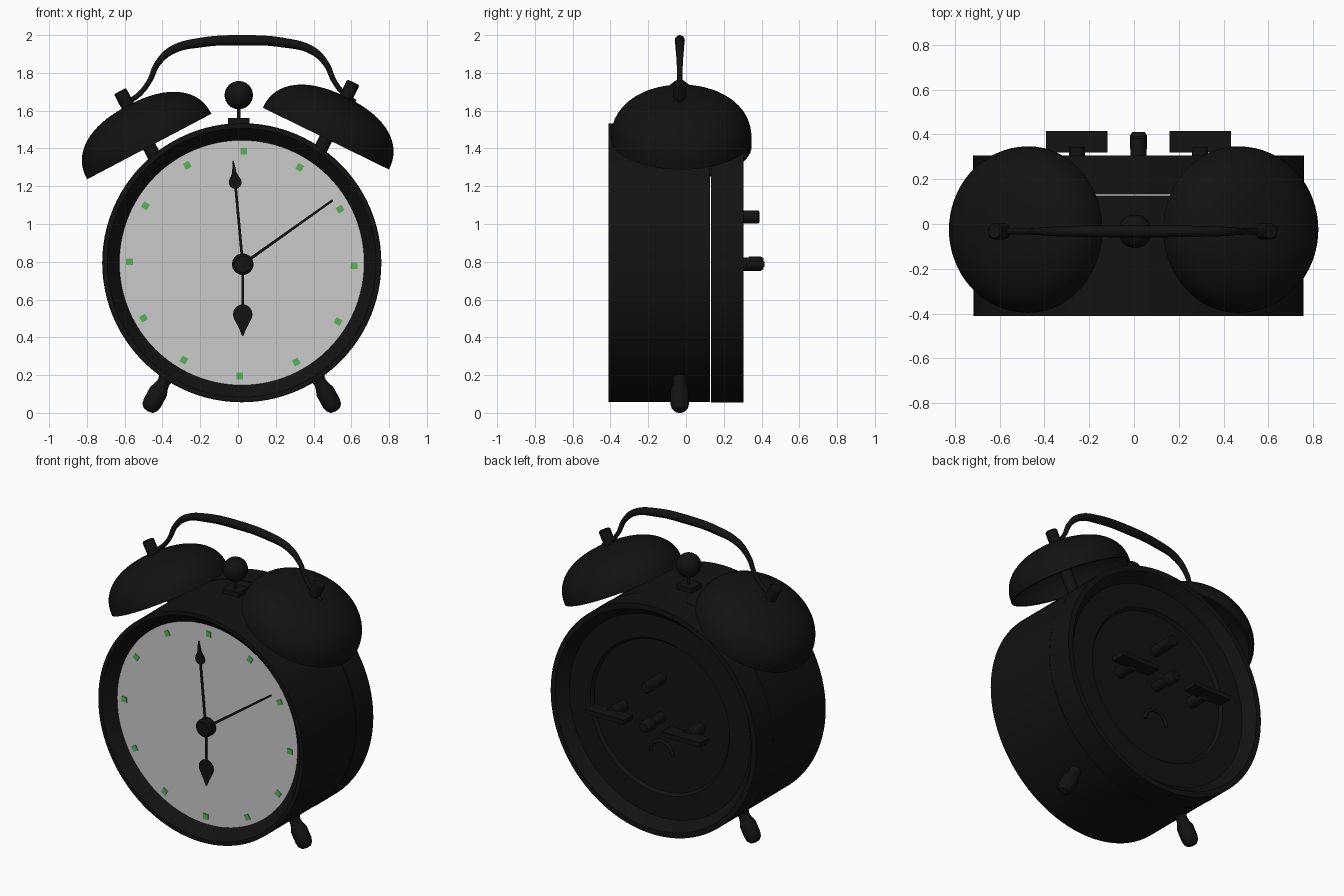
import bpy, bmesh, math
from mathutils import Vector, Matrix

if "Cube" in bpy.data.objects:
    bpy.data.objects.remove(bpy.data.objects["Cube"])

CX, CZ = 0.02, 0.795      # centre of the clock drum
MID_Y = -0.033            # plane of bells, feet and carrying handle


def material(name, rgb):
    m = bpy.data.materials.new(name)
    m.diffuse_color = (*rgb, 1)
    m.use_nodes = True
    m.node_tree.nodes["Principled BSDF"].inputs["Base Color"].default_value = m.diffuse_color
    return m


BLACK = material("black", (0.006, 0.006, 0.006))
PALE = material("pale_face", (0.6, 0.6, 0.6))
GREEN = material("green", (0.1, 0.45, 0.1))


def smooth(ob):
    bpy.ops.object.select_all(action='DESELECT')
    ob.select_set(True)
    bpy.context.view_layer.objects.active = ob
    bpy.ops.object.shade_smooth_by_angle(angle=math.radians(35))


def finish(name, bm, mat):
    bmesh.ops.recalc_face_normals(bm, faces=bm.faces)
    me = bpy.data.meshes.new(name)
    bm.to_mesh(me)
    bm.free()
    ob = bpy.data.objects.new(name, me)
    bpy.context.collection.objects.link(ob)
    me.materials.append(mat)
    smooth(ob)
    return ob


def lathe(name, profile, origin, axis=(0, 1, 0), mat=BLACK, n=64):
    """Turn (radius, height) points around an axis through origin."""
    bm = bmesh.new()
    rot = Vector(axis).to_track_quat('Z', 'Y').to_matrix().to_4x4()
    mw = Matrix.Translation(origin) @ rot
    rings = [[bm.verts.new(mw @ Vector((r * math.cos(a), r * math.sin(a), h)))
              for a in (2 * math.pi * i / n for i in range(n))] for r, h in profile]
    for A, B in zip(rings, rings[1:]):
        for i in range(n):
            j = (i + 1) % n
            bm.faces.new((A[i], A[j], B[j], B[i]))
    bmesh.ops.remove_doubles(bm, verts=bm.verts, dist=1e-5)
    return finish(name, bm, mat)


def box(name, centre, size, rot=Matrix(), mat=BLACK):
    bm = bmesh.new()
    bmesh.ops.create_cube(bm, size=1, matrix=Matrix.Translation(centre) @ rot
                          @ Matrix.Diagonal((*size, 1)))
    return finish(name, bm, mat)


def tube(name, pts, bevel):
    """Round tube through (x, y, z, radius factor) points."""
    cu = bpy.data.curves.new(name, 'CURVE')
    cu.dimensions = '3D'
    cu.bevel_depth, cu.bevel_resolution, cu.use_fill_caps = bevel, 4, True
    sp = cu.splines.new('BEZIER')
    sp.bezier_points.add(len(pts) - 1)
    for bp, (x, y, z, r) in zip(sp.bezier_points, pts):
        bp.co, bp.radius = (x, y, z), r
        bp.handle_left_type = bp.handle_right_type = 'AUTO'
    ob = bpy.data.objects.new(name, cu)
    bpy.context.collection.objects.link(ob)
    cu.materials.append(BLACK)
    bpy.ops.object.select_all(action='DESELECT')
    ob.select_set(True)
    bpy.context.view_layer.objects.active = ob
    bpy.ops.object.convert(target='MESH')
    smooth(bpy.context.object)


# Drum: front shell with sloping bezel, and recessed back cover
lathe("front_shell", [(0.64, -0.335), (0.65, -0.345), (0.712, -0.41), (0.737, -0.41),
                      (0.737, 0.128), (0.7, 0.128)], (CX, 0, CZ), n=96)
lathe("back_cover", [(0.7, 0.132), (0.739, 0.132), (0.739, 0.305), (0.705, 0.305),
                     (0.65, 0.24), (0.5, 0.24), (0.485, 0.22), (0, 0.22)], (CX, 0, CZ), n=96)
lathe("dial", [(0, -0.343), (0.652, -0.343)], (CX, 0, CZ), mat=PALE, n=96)

# Hour markers
for i in range(12):
    a = math.radians(30 * i + 1)
    box("hour_marker", (CX + 0.595 * math.sin(a), -0.345, CZ - 0.005 + 0.595 * math.cos(a)),
        (0.034, 0.006, 0.036), Matrix.Rotation(a, 4, 'Y'), GREEN)

# Hands: half-width outlines (distance, half width) mirrored along their direction
HUB = Vector((0.025, 0, 0.787))


def hand(name, tip, outline, y):
    d = Vector((tip[0], 0, tip[1])) - HUB
    d.normalize()
    side = Vector((d.z, 0, -d.x))
    pts = [(t, w) for t, w in outline] + [(t, -w) for t, w in reversed(outline)]
    bm = bmesh.new()
    f = bm.faces.new([bm.verts.new(HUB + d * t + side * w + Vector((0, y, 0))) for t, w in pts])
    ext = bmesh.ops.extrude_face_region(bm, geom=[f])
    bmesh.ops.translate(bm, vec=(0, -0.006, 0),
                        verts=[v for v in ext["geom"] if isinstance(v, bmesh.types.BMVert)])
    finish(name, bm, BLACK)


def spade(c, r, tip):
    arc = [(c - r * math.cos(a), r * math.sin(a)) for a in (0.4, 0.8, 1.2, 1.6, 2.0)]
    return [(0, 0.007), (c - r, 0.007)] + arc + [(c + 1.5 * r, 0.35 * r), (tip, 0.003)]


hand("minute_hand", (-0.025, 1.33), spade(0.435, 0.034, 0.55), -0.365)
hand("hour_hand", (0.025, 0.42), spade(0.265, 0.052, 0.38), -0.358)
hand("second_hand", (0.5, 1.125), [(0, 0.008), (0.585, 0.006)], -0.372)
lathe("hand_hub", [(0.057, -0.34), (0.057, -0.385), (0.045, -0.395), (0, -0.395)],
      (HUB.x, 0, HUB.z), n=32)

# Bells: hollow domes on posts that end in a nub
def dome(r, h, steps=16):
    ts = [math.pi / 2 * i / steps for i in range(steps + 1)]
    return [(r * max(math.cos(t), 0) ** 0.87 if i < steps else 0, h * math.sin(t) ** 0.87)
            for i, t in enumerate(ts)]


for side, x, z, tilt in (("left", -0.47, 1.41, -27.8), ("right", 0.465, 1.452, 26.1)):
    t = math.radians(tilt)
    axis = (math.sin(t), 0, math.cos(t))
    origin = (x, MID_Y + 0.008, z)
    lathe(side + "_bell", dome(0.372, 0.245)[::-1] + dome(0.355, 0.228), origin, axis)
    lathe(side + "_bell_post", [(0, -0.12), (0.036, -0.12), (0.036, 0.325), (0.03, 0.332),
                                (0, 0.332)], (x, MID_Y, z), axis, n=24)

# Carrying handle, mirrored about the drum centre
half = [(0.6, 1.645, 0.5), (0.54, 1.69, 0.5), (0.49, 1.755, 0.5), (0.445, 1.85, 0.6),
        (0.37, 1.92, 0.8), (0.22, 1.96, 0.95)]
tube("carrying_handle", [(CX - x, MID_Y, z, r) for x, z, r in half]
     + [(CX, MID_Y, 1.973, 1)] + [(CX + x, MID_Y, z, r) for x, z, r in half[::-1]], 0.027)

# Hammer between the bells
HX = 0.004
box("hammer_base", (HX, MID_Y, 1.54), (0.115, 0.1, 0.04))
lathe("hammer_rod", [(0.009, 1.5), (0.009, 1.65)], (HX, MID_Y, 0), (0, 0, 1), n=16)
lathe("hammer_ball", [(0.075 * math.sin(a) if 0 < i < 16 else 0, -0.075 * math.cos(a))
                      for i, a in enumerate(math.pi * k / 16 for k in range(17))],
      (HX, MID_Y, 1.682), (0, 0, 1), n=32)

# Feet
for side, s in (("left", -1), ("right", 1)):
    lathe(side + "_foot", [(0.075, -0.02), (0.06, 0.01), (0.04, 0.035), (0.033, 0.06),
                           (0.038, 0.085), (0.05, 0.115), (0.05, 0.185), (0.044, 0.212),
                           (0.028, 0.23), (0, 0.236)],
          (CX + s * 0.385, MID_Y, 0.215), (s * 0.48, 0, -0.877), n=32)

# Back: setting knobs, two winding keys, small arc
lathe("centre_knob", [(0.03, 0.21), (0.03, 0.33), (0.038, 0.335), (0.038, 0.395), (0.028, 0.41),
                      (0, 0.41)], (CX, 0, 0.79), n=24)
lathe("upper_knob", [(0.035, 0.21), (0.035, 0.383), (0.028, 0.39), (0, 0.39)],
      (CX, 0, 1.037), n=24)
for side, s in (("left", -1), ("right", 1)):
    x = CX + s * 0.275
    lathe(side + "_key_stem", [(0.036, 0.21), (0.036, 0.345), (0, 0.345)], (x, 0, 0.787), n=24)
    box(side + "_winding_key", (x, 0.367, 0.787), (0.275, 0.096, 0.03))
tube("back_arc", [(CX + 0.08 * math.cos(a), 0.222, 0.55 + 0.08 * math.sin(a), 1)
                  for a in (math.pi * k / 8 for k in range(9))], 0.01)
